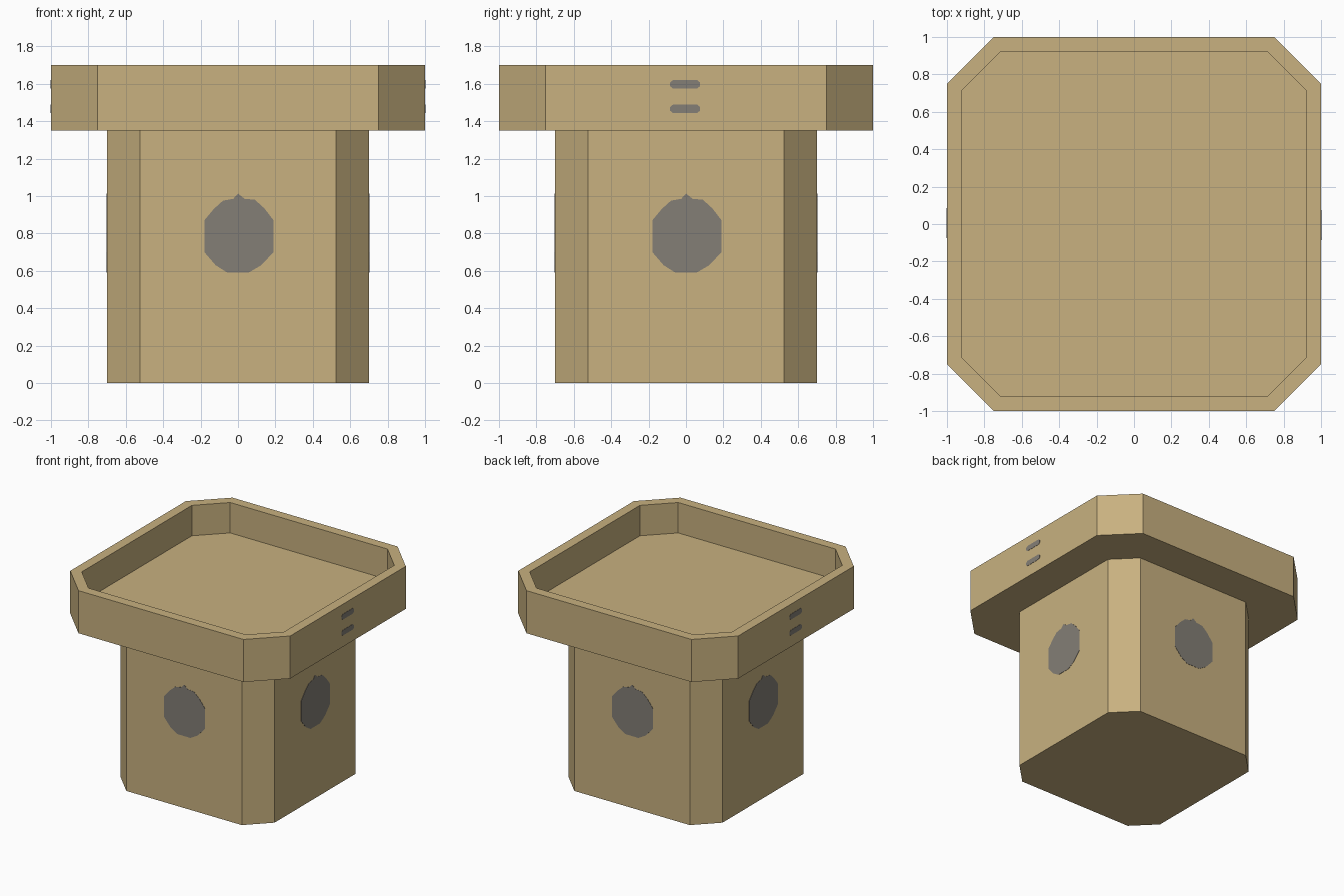
import bpy, bmesh, math
from mathutils import Matrix

if "Cube" in bpy.data.objects:
    bpy.data.objects.remove(bpy.data.objects["Cube"])


def material(name, rgb):
    m = bpy.data.materials.new(name)
    m.diffuse_color = (*rgb, 1)
    m.use_nodes = True
    m.node_tree.nodes["Principled BSDF"].inputs["Base Color"].default_value = m.diffuse_color
    return m


TAN = material("tan", (0.578, 0.440, 0.214))
GREY = material("dark grey", (0.227, 0.209, 0.182))


def finish(bm, name, mat):
    bmesh.ops.recalc_face_normals(bm, faces=bm.faces)
    mesh = bpy.data.meshes.new(name)
    bm.to_mesh(mesh)
    bm.free()
    mesh.materials.append(mat)
    obj = bpy.data.objects.new(name, mesh)
    bpy.context.collection.objects.link(obj)
    return obj


def chamfered_square(half, flat):
    """Square outline with cut corners; flat is the half length of each side."""
    pts = []
    for i in range(4):
        r = Matrix.Rotation(i * math.pi / 2, 2)
        pts += [r @ p for p in (Matrix.Identity(2) @ v for v in
                                (Matrix(((half, -flat), (half, flat)))))]
    return pts


def stacked_rings(name, rings, mat):
    """Loft through (half, flat, z) rings and close both ends."""
    bm = bmesh.new()
    loops = [[bm.verts.new((p[0], p[1], z)) for p in chamfered_square(h, f)]
             for h, f, z in rings]
    for a, b in zip(loops, loops[1:]):
        for i in range(8):
            j = (i + 1) % 8
            bm.faces.new((a[i], a[j], b[j], b[i]))
    bm.faces.new(loops[0][::-1])
    bm.faces.new(loops[-1])
    return finish(bm, name, mat)


def plate(name, outline, dist, angle):
    """Thin painted plate on the front face, turned about z to another side."""
    bm = bmesh.new()
    face = bm.faces.new([bm.verts.new((x, -dist - 0.002, z)) for x, z in outline])
    ext = bmesh.ops.extrude_face_region(bm, geom=[face])
    verts = [v for v in ext["geom"] if isinstance(v, bmesh.types.BMVert)]
    bmesh.ops.translate(bm, verts=verts, vec=(0, 0.003, 0))
    bmesh.ops.rotate(bm, verts=bm.verts, matrix=Matrix.Rotation(angle, 3, 'Z'))
    return finish(bm, name, GREY)


# Body and the hollow tray on top
stacked_rings("body", [(0.70, 0.525, 0), (0.70, 0.525, 1.35)], TAN)
stacked_rings("tray", [(1, 0.75, 1.35), (1, 0.75, 1.70),
                       (0.92, 0.715, 1.70), (0.92, 0.715, 1.45)], TAN)

# Rough round spot with a small peak, one per body side
spot = [(-0.06, 0.592), (0.06, 0.592), (0.125, 0.63), (0.19, 0.70),
        (0.19, 0.87), (0.14, 0.935), (0.09, 0.98), (0.035, 0.985),
        (0.0, 1.013), (-0.025, 0.985), (-0.08, 0.975), (-0.13, 0.93),
        (-0.18, 0.87), (-0.18, 0.70), (-0.12, 0.63)]
for i, side in enumerate(("front", "right", "back", "left")):
    plate(side + "_spot", spot, 0.70, i * math.pi / 2)

# Two slots on the right and left of the tray
for side, angle in (("right", math.pi / 2), ("left", -math.pi / 2)):
    for level, z in (("lower", 1.466), ("upper", 1.597)):
        slot = [(-0.07, z - 0.022), (0.06, z - 0.022), (0.075, z - 0.01),
                (0.075, z + 0.01), (0.06, z + 0.022), (-0.07, z + 0.022),
                (-0.085, z + 0.01), (-0.085, z - 0.01)]
        plate(f"{side}_{level}_slot", slot, 1.0, angle)
